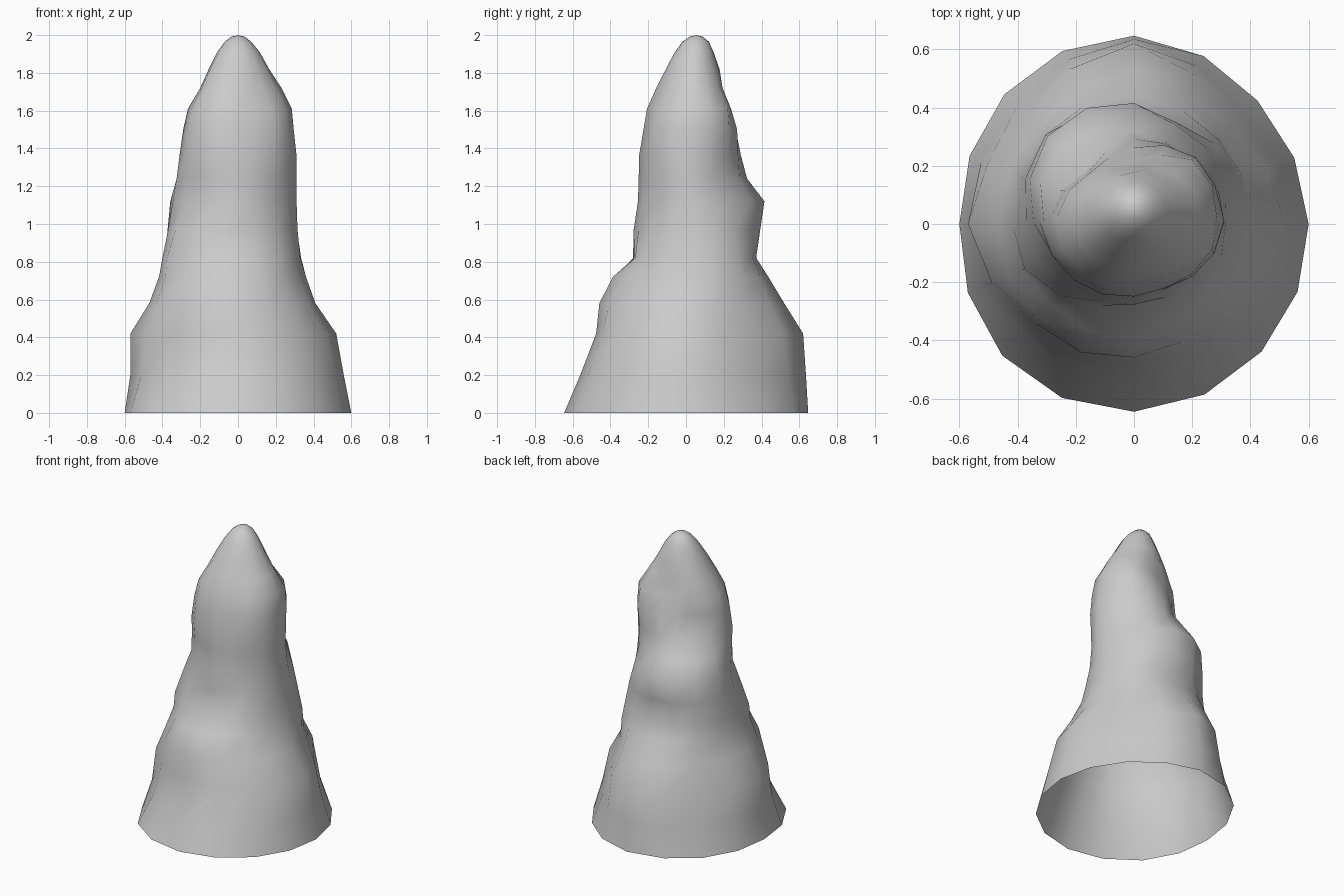
import bpy, bmesh, math

SIDES = 16
# Height, then radii every 45 degrees counter-clockwise from +x
RINGS = [
    (0.00, .60, .60, .647, .63, .60, .64, .645, .62),
    (0.20, .56, .53, .635, .57, .57, .54, .56, .56),
    (0.42, .52, .48, .62, .52, .57, .48, .475, .49),
    (0.58, .41, .42, .52, .47, .47, .46, .455, .42),
    (0.72, .36, .41, .435, .44, .415, .39, .385, .345),
    (0.82, .33, .39, .37, .43, .39, .34, .275, .32),
    (0.97, .315, .36, .39, .43, .365, .31, .28, .28),
    (1.12, .31, .32, .41, .42, .345, .27, .26, .26),
    (1.24, .31, .29, .315, .36, .325, .28, .26, .265),
    (1.36, .31, .29, .28, .24, .31, .29, .265, .28),
    (1.50, .295, .30, .245, .225, .29, .28, .25, .28),
    (1.61, .285, .28, .19, .215, .265, .26, .235, .255),
    (1.72, .23, .20, .16, .18, .20, .21, .19, .19),
    (1.82, .165, .15, .14, .14, .155, .16, .145, .15),
    (1.91, .115, .105, .10, .10, .11, .11, .105, .11),
]
RINGS += [(1.965,) + (.07,) * 8, (1.992,) + (.034,) * 8]
# Small lumps and hollows: angle, height, amount, angular width, height width
LUMPS = [(204, .86, .045, 20, .13), (292, 1.5, -.025, 20, .2), (248, .62, .02, 18, .15)]


def radius(r, z, i):
    """Periodic Catmull-Rom blend of the eight radii, plus the lumps."""
    t = i * 8 / SIDES
    k = int(t)
    f = t - k
    a, b, c, d = (r[(k + j) % 8] for j in (-1, 0, 1, 2))
    v = b + 0.5 * f * (c - a + f * (2*a - 5*b + 4*c - d + f * (3*(b - c) + d - a)))
    for ang, h, amount, wa, wz in LUMPS:
        v += amount * math.exp(-((i * 360 / SIDES - ang) / wa) ** 2 - ((z - h) / wz) ** 2)
    return v


# Lofted rock spire, open underneath, tip leaning slightly back
bm = bmesh.new()
loops = []
for z, *r in RINGS:
    cy = 0.055 * (z / 2) ** 4
    loop = []
    for i in range(SIDES):
        a, d = math.tau * i / SIDES, radius(r, z, i)
        loop.append(bm.verts.new((d * math.cos(a), cy + d * math.sin(a), z)))
    loops.append(loop)
tip = bm.verts.new((0, 0.055, 2))
for i in range(SIDES):
    j = (i + 1) % SIDES
    for low, high in zip(loops, loops[1:]):
        bm.faces.new((low[i], low[j], high[j], high[i]))
    bm.faces.new((loops[-1][i], loops[-1][j], tip))
for f in bm.faces:
    f.smooth = True

mesh = bpy.data.meshes.new("rock_spire")
bm.to_mesh(mesh)
bm.free()
bpy.context.collection.objects.link(bpy.data.objects.new("rock_spire", mesh))
